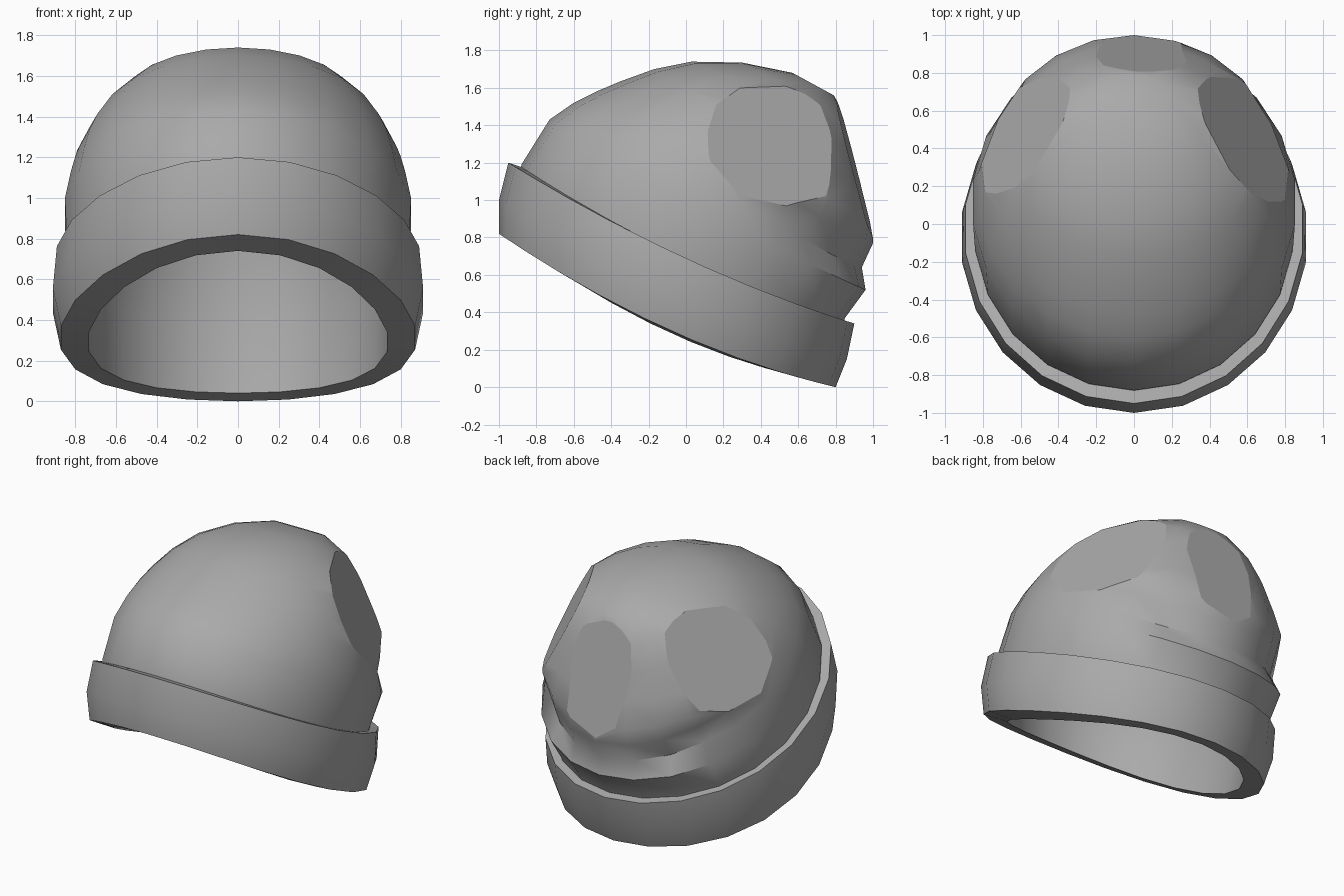
import bpy, bmesh, math
from mathutils import Vector

cube = bpy.data.objects.get("Cube")
if cube:
    bpy.data.objects.remove(cube, do_unlink=True)

SIDES = 22

wool = bpy.data.materials.new("grey wool")
wool.use_nodes = True
wool.diffuse_color = (0.4, 0.4, 0.4, 1)
wool.node_tree.nodes["Principled BSDF"].inputs["Base Color"].default_value = (0.4, 0.4, 0.4, 1)


def ring_points(front_y, front_z, back_y, back_z, half_width, sag, groove=0):
    """Tilted oval through a front and a back point, drooping at the sides."""
    points = []
    for i in range(SIDES):
        a = math.tau * i / SIDES
        u = math.cos(a)
        t = (1 + u) / 2
        pinch = 1 - groove * max(0, math.sin(math.pi * max(0, u - 0.35) / 0.65))
        points.append((half_width * math.sin(a) * pinch,
                       front_y + (back_y - front_y) * t - (1 - pinch) * u,
                       front_z + (back_z - front_z) * t - sag * (1 - u * u)))
    return points


def loft(rings):
    """Skin a list of rings and close the last one."""
    bm = bmesh.new()
    loops = [[bm.verts.new(p) for p in ring_points(*r)] for r in rings]
    for low, high in zip(loops, loops[1:]):
        for i in range(SIDES):
            j = (i + 1) % SIDES
            bm.faces.new((low[i], low[j], high[j], high[i]))
    bm.faces.new(loops[-1])
    bmesh.ops.recalc_face_normals(bm, faces=bm.faces)
    return bm


def flatten(bm, centre, normal):
    """Slice off a bulge and close the cut with a flat patch."""
    geom = bm.verts[:] + bm.edges[:] + bm.faces[:]
    cut = bmesh.ops.bisect_plane(bm, geom=geom, plane_co=Vector(centre),
                                 plane_no=Vector(normal).normalized(), clear_outer=True)
    edges = [e for e in cut["geom_cut"] if isinstance(e, bmesh.types.BMEdge)]
    return bmesh.ops.holes_fill(bm, edges=edges, sides=0)["faces"]


def finish(bm, name, flat_faces=()):
    bmesh.ops.recalc_face_normals(bm, faces=bm.faces)
    bm.faces.index_update()
    flat = [f.index for f in flat_faces if f.is_valid]
    mesh = bpy.data.meshes.new(name)
    bm.to_mesh(mesh)
    bm.free()
    mesh.materials.append(wool)
    obj = bpy.data.objects.new(name, mesh)
    bpy.context.collection.objects.link(obj)
    bpy.ops.object.select_all(action="DESELECT")
    obj.select_set(True)
    bpy.context.view_layer.objects.active = obj
    bpy.ops.object.shade_smooth_by_angle(angle=math.radians(40))
    for i in flat:
        mesh.polygons[i].use_smooth = False


# Crown: slouching dome with a fold at the back
crown = loft([
    (-0.89, 1.10, 0.83, 0.30, 0.84, 0.07),
    (-0.88, 1.19, 0.85, 0.37, 0.85, 0.07),
    (-0.73, 1.43, 0.96, 0.52, 0.86, 0.04),
    (-0.60, 1.52, 0.94, 0.64, 0.83, 0.01, 0.06),
    (-0.48, 1.58, 1.00, 0.77, 0.80, 0.0, 0.05),
    (-0.35, 1.635, 1.00, 0.88, 0.76, 0.0),
    (-0.17, 1.70, 0.96, 1.05, 0.68, 0.0),
    (0.03, 1.74, 0.92, 1.25, 0.56, 0.0),
    (0.30, 1.735, 0.87, 1.42, 0.39, 0.0),
    (0.57, 1.68, 0.79, 1.56, 0.18, 0.0),
])

# Flattened patches on both sides and the back of the crown
patches = []
for centre, normal in (((0.58, 0.405, 1.355), (0.79, 0.40, 0.43)),
                       ((-0.54, 0.485, 1.375), (-0.78, 0.42, 0.45)),
                       ((-0.06, 0.905, 1.17), (0.05, 0.96, 0.25))):
    patches += flatten(crown, centre, normal)
finish(crown, "crown", patches)

# Turned-up cuff, its bottom rim and the lining inside
cuff = loft([
    (-0.86, 1.17, 0.81, 0.36, 0.82, 0.07),
    (-0.95, 1.20, 0.90, 0.34, 0.90, 0.07),
    (-1.00, 1.00, 0.86, 0.15, 0.92, 0.08),
    (-1.00, 0.82, 0.80, 0.00, 0.88, 0.10),
    (-0.85, 0.74, 0.68, 0.04, 0.74, 0.10),
    (-0.84, 1.08, 0.78, 0.36, 0.76, 0.07),
    (-0.45, 1.48, 0.82, 0.75, 0.67, 0.0),
    (0.00, 1.62, 0.78, 1.15, 0.44, 0.0),
    (0.30, 1.62, 0.66, 1.40, 0.20, 0.0),
])
finish(cuff, "cuff_and_lining")
